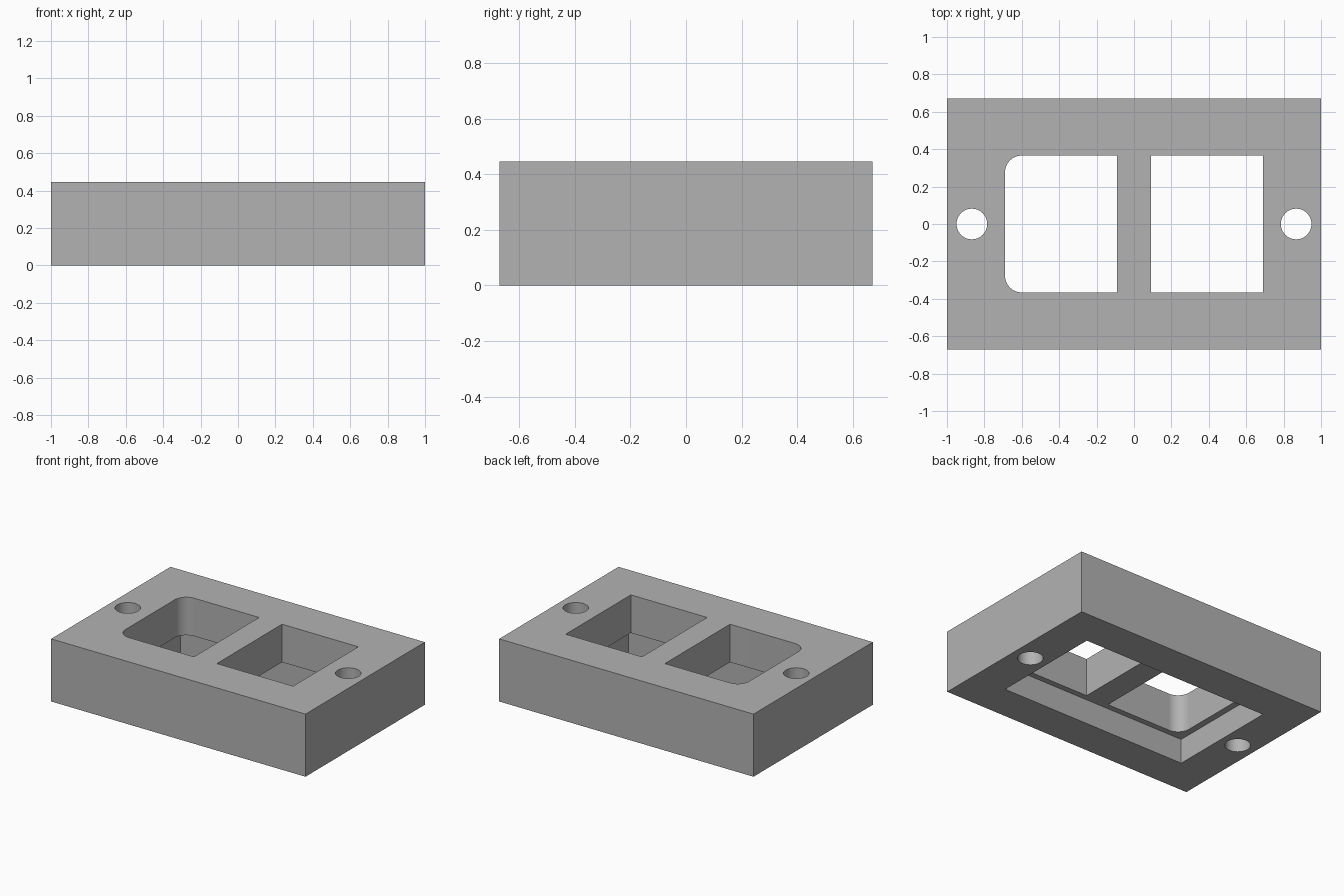
import bpy, bmesh, math
from mathutils import Matrix

cube = bpy.data.objects.get("Cube")
if cube:
    bpy.data.objects.remove(cube, do_unlink=True)

WIDTH, DEPTH, HEIGHT = 2.0, 1.34, 0.445
RECESS = 0.175

grey = bpy.data.materials.new("plain grey")
grey.use_nodes = True
grey.diffuse_color = (0.45, 0.45, 0.45, 1)
grey.node_tree.nodes["Principled BSDF"].inputs["Base Color"].default_value = grey.diffuse_color


def finish(name, bm):
    mesh = bpy.data.meshes.new(name)
    bm.to_mesh(mesh)
    bm.free()
    mesh.materials.append(grey)
    obj = bpy.data.objects.new(name, mesh)
    bpy.context.collection.objects.link(obj)
    return obj


def box(name, x0, x1, half_y, z0, z1, left_round=0):
    """Box centred on y, with optional rounded upright edges on its -x side."""
    bm = bmesh.new()
    place = Matrix.Translation(((x0 + x1) / 2, 0, (z0 + z1) / 2))
    place = place @ Matrix.Diagonal((x1 - x0, 2 * half_y, z1 - z0, 1))
    bmesh.ops.create_cube(bm, size=1, matrix=place)
    if left_round:
        edges = [e for e in bm.edges
                 if all(abs(v.co.x - x0) < 1e-4 for v in e.verts)
                 and abs(e.verts[0].co.z - e.verts[1].co.z) > 1e-4]
        bmesh.ops.bevel(bm, geom=edges, offset=left_round, segments=12,
                        profile=0.5, affect='EDGES')
    return finish(name, bm)


def cylinder(name, x, radius):
    bm = bmesh.new()
    bmesh.ops.create_cone(bm, cap_ends=True, segments=48, radius1=radius, radius2=radius,
                          depth=HEIGHT * 2, matrix=Matrix.Translation((x, 0, HEIGHT / 2)))
    return finish(name, bm)


# Solid block
block = box("mounting_block", -WIDTH / 2, WIDTH / 2, DEPTH / 2, 0, HEIGHT)

# Underside recess, two windows and two screw holes
cutters = [
    box("recess_cutter", -0.736, 0.736, 0.407, -0.1, RECESS),
    box("rounded_window_cutter", -0.69, -0.09, 0.366, 0.1, 0.6, left_round=0.09),
    box("square_window_cutter", 0.09, 0.69, 0.366, 0.1, 0.6),
    cylinder("right_hole_cutter", -0.867, 0.082),
    cylinder("left_hole_cutter", 0.867, 0.082),
]

bpy.ops.object.select_all(action='DESELECT')
block.select_set(True)
bpy.context.view_layer.objects.active = block
for cutter in cutters:
    cutter.hide_render = True
    cut = block.modifiers.new(cutter.name, 'BOOLEAN')
    cut.operation = 'DIFFERENCE'
    cut.solver = 'EXACT'
    cut.object = cutter
    bpy.ops.object.modifier_apply(modifier=cut.name)
    bpy.data.objects.remove(cutter, do_unlink=True)

# Smooth curved walls, crisp flat faces
bpy.ops.object.shade_smooth_by_angle(angle=math.radians(30))
normals = block.modifiers.new("Flat walls", 'WEIGHTED_NORMAL')
normals.keep_sharp = True
